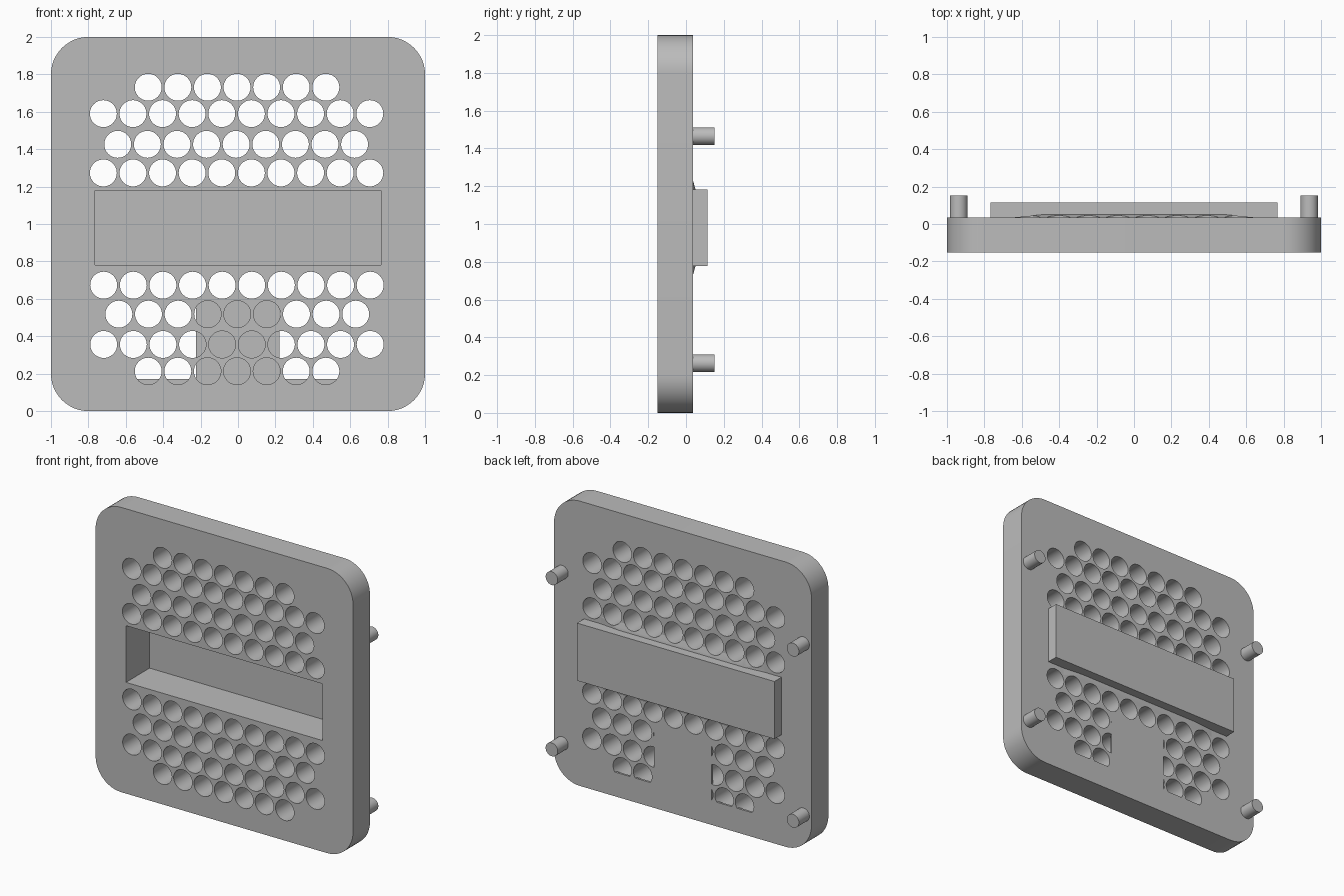
import bpy, bmesh, math
from mathutils import Matrix, Vector

if "Cube" in bpy.data.objects:
    bpy.data.objects.remove(bpy.data.objects["Cube"])

grey = bpy.data.materials.new("plain grey")
grey.use_nodes = True
grey.diffuse_color = (0.5, 0.5, 0.5, 1)
grey.node_tree.nodes["Principled BSDF"].inputs["Base Color"].default_value = (0.5, 0.5, 0.5, 1)

FRONT, BACK = -0.152, 0.036          # plate faces
HOUSING_BACK = 0.114
MID_Z = 0.98                         # height of the recess centre


def make_object(name, bm):
    bmesh.ops.recalc_face_normals(bm, faces=bm.faces)
    mesh = bpy.data.meshes.new(name)
    bm.to_mesh(mesh)
    bm.free()
    mesh.materials.append(grey)
    obj = bpy.data.objects.new(name, mesh)
    bpy.context.collection.objects.link(obj)
    return obj


def add_box(bm, x0, x1, y0, y1, z0, z1):
    size = Matrix.Diagonal((x1 - x0, y1 - y0, z1 - z0, 1))
    centre = Matrix.Translation(((x0 + x1) / 2, (y0 + y1) / 2, (z0 + z1) / 2))
    return bmesh.ops.create_cube(bm, size=1, matrix=centre @ size)["verts"]


def box(name, *bounds):
    bm = bmesh.new()
    add_box(bm, *bounds)
    return make_object(name, bm)


def add_cylinder(bm, x, z, y0, y1, radius, sides):
    place = Matrix.Translation((x, (y0 + y1) / 2, z)) @ Matrix.Rotation(math.pi / 2, 4, "X")
    bmesh.ops.create_cone(bm, cap_ends=True, segments=sides, radius1=radius,
                          radius2=radius, depth=y1 - y0, matrix=place)


def activate(obj):
    bpy.ops.object.select_all(action="DESELECT")
    obj.select_set(True)
    bpy.context.view_layer.objects.active = obj


def cut(obj, cutter):
    mod = obj.modifiers.new("cut", "BOOLEAN")
    mod.operation = "DIFFERENCE"
    mod.solver = "EXACT"
    mod.object = cutter
    activate(obj)
    bpy.ops.object.modifier_apply(modifier=mod.name)


def smooth(obj):
    activate(obj)
    bpy.ops.object.shade_smooth_by_angle(angle=math.radians(30))


# Rounded plate
bm = bmesh.new()
add_box(bm, -1, 1, FRONT, BACK, 0, 2)
corners = [e for e in bm.edges if abs(e.verts[0].co.y - e.verts[1].co.y) > 0.1]
bmesh.ops.bevel(bm, geom=corners, offset=0.2, segments=12, profile=0.5, affect="EDGES")
plate = make_object("plate", bm)

# Thin housing around the recess, seen from the back
housing = box("recess_housing", -0.767, 0.767, BACK - 0.02, HOUSING_BACK,
              MID_Z - 0.202, MID_Z + 0.202)

# Shallow sloped rise between the plate and the housing
bm = bmesh.new()
for v in add_box(bm, -0.74, 0.74, BACK - 0.01, 0.051, MID_Z - 0.29, MID_Z + 0.29):
    if v.co.y > BACK:
        v.co.x *= 0.65
        v.co.z = MID_Z + math.copysign(0.2, v.co.z - MID_Z)
rise = make_object("sloped_rise", bm)

# Cutter for the recess
recess = box("recess_cutter", -0.764, 0.764, FRONT - 0.1, HOUSING_BACK - 0.004,
             MID_Z - 0.199, MID_Z + 0.199)

# Cutter for the grille: rows of (height, first hole, hole count)
rows = [(1.731, -0.48, 7), (1.59, -0.72, 10), (1.426, -0.643, 9), (1.273, -0.72, 10),
        (0.673, -0.718, 10), (0.518, -0.637, 9), (0.356, -0.718, 10), (0.213, -0.48, 7)]
bm = bmesh.new()
for z, first, count in rows:
    for i in range(count):
        add_cylinder(bm, first + i * 0.1583, z, FRONT - 0.1, BACK + 0.1, 0.072, 40)
holes = make_object("hole_cutter", bm)

for part in (plate, rise):
    cut(part, holes)
for part in (plate, housing, rise):
    cut(part, recess)
for cutter in (holes, recess):
    bpy.data.objects.remove(cutter)
smooth(plate)
smooth(rise)

# Backing that closes the lower middle holes and the foot of the last row
box("hole_backing", -0.225, 0.222, BACK - 0.015, BACK, 0.13, 0.598)
box("lower_backing", -0.58, 0.58, BACK - 0.015, BACK, 0.12, 0.17)

# Mounting pegs on the back
for side, x in (("right", -0.937), ("left", 0.937)):
    for level, z in (("lower", 0.263), ("upper", 1.465)):
        bm = bmesh.new()
        add_cylinder(bm, x, z, BACK - 0.01, 0.152, 0.047, 32)
        smooth(make_object(f"{level}_{side}_peg", bm))
